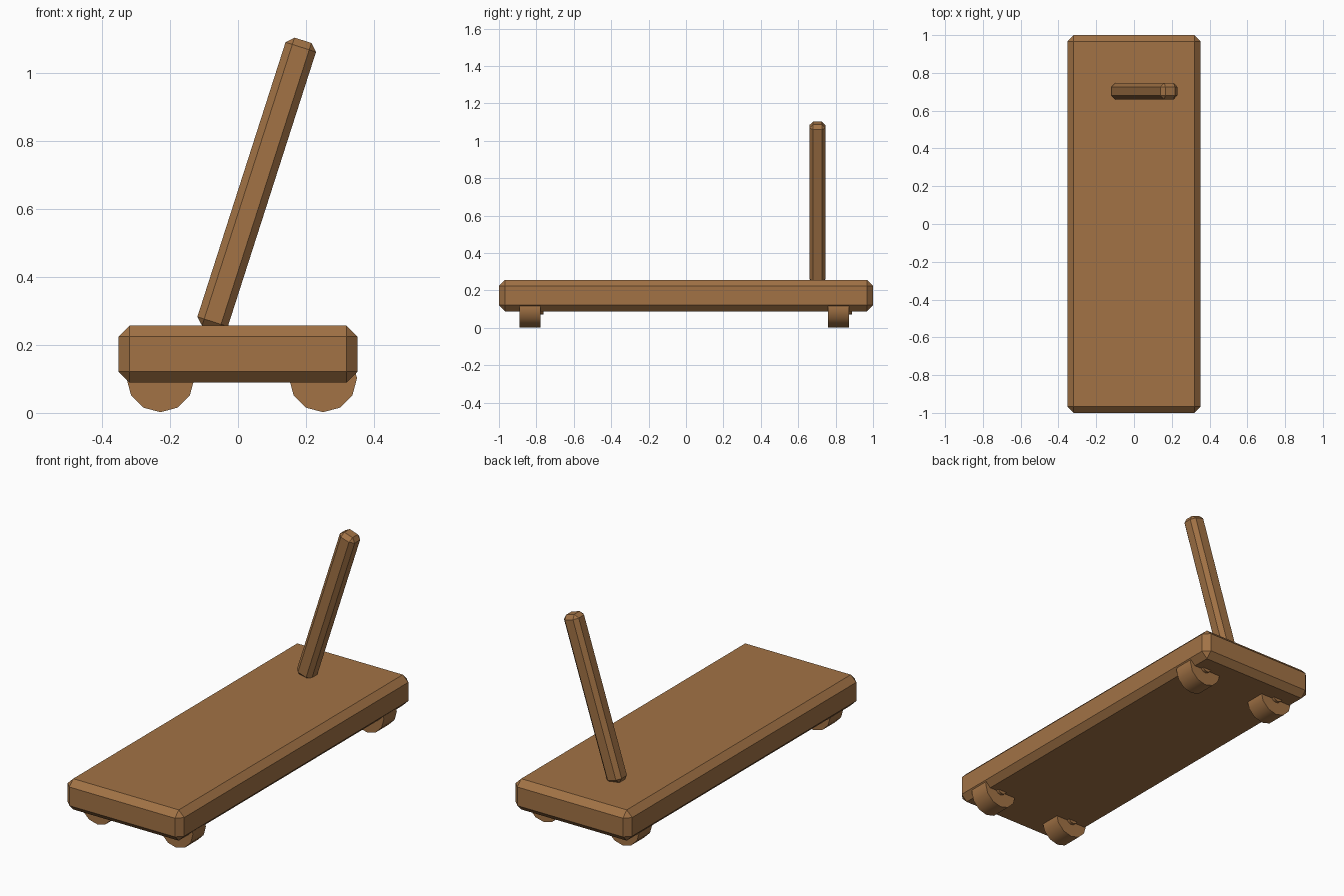
import bpy
import math

cube = bpy.data.objects.get("Cube")
if cube:
    bpy.data.objects.remove(cube, do_unlink=True)

# Single wood colour
wood = bpy.data.materials.new("brown_wood")
wood.use_nodes = True
colour = (0.36, 0.17, 0.06, 1)
wood.diffuse_color = colour
wood.node_tree.nodes["Principled BSDF"].inputs["Base Color"].default_value = colour


def beveled_box(name, size, location, bevel, tilt=0):
    bpy.ops.mesh.primitive_cube_add(size=1, location=location, rotation=(0, tilt, 0))
    box = bpy.context.object
    box.name = name
    box.scale = size
    bpy.ops.object.transform_apply(location=False, rotation=False, scale=True)
    mod = box.modifiers.new("Chamfer", "BEVEL")
    mod.width = bevel
    mod.segments = 1
    box.data.materials.append(wood)
    return box


def disc(name, radius, depth, location, sides=12):
    bpy.ops.mesh.primitive_cylinder_add(vertices=sides, radius=radius, depth=depth,
                                        location=location,
                                        rotation=(math.pi / 2, 0, 0))
    obj = bpy.context.object
    obj.name = name
    obj.data.materials.append(wood)
    bpy.ops.object.shade_smooth_by_angle(angle=math.radians(40))
    return obj


# Deck and leaning handle
beveled_box("deck", (0.704, 2.0, 0.168), (0, 0, 0.173), 0.033)
beveled_box("handle_post", (0.094, 0.088, 0.89), (0.055, 0.703, 0.672), 0.021,
            math.radians(17.8))

# Four wheels, each with a small hub on its rear face
for end, y in (("front", -0.833), ("back", 0.815)):
    for side, x in (("right", -0.228), ("left", 0.25)):
        disc(f"{end}_{side}_wheel", 0.1, 0.112, (x, y, 0.102))
        disc(f"{end}_{side}_hub", 0.03, 0.03, (x, y + 0.057, 0.102))
